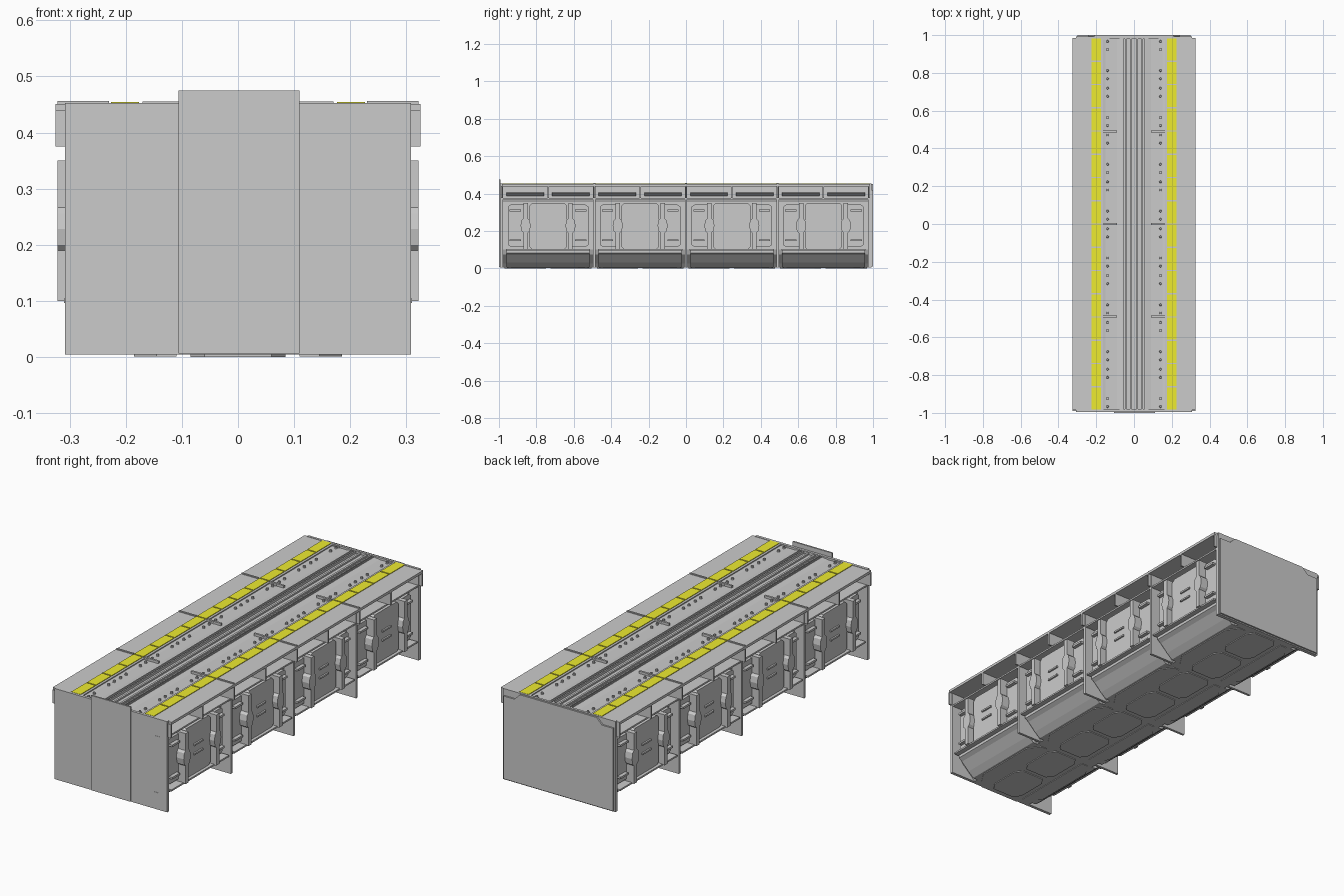
import bpy, bmesh, math
from mathutils import Matrix, Vector

if "Cube" in bpy.data.objects:
    bpy.data.objects.remove(bpy.data.objects["Cube"])


def finish(name, bm, mat=None, smooth=False):
    bmesh.ops.recalc_face_normals(bm, faces=bm.faces)
    me = bpy.data.meshes.new(name)
    bm.to_mesh(me)
    bm.free()
    ob = bpy.data.objects.new(name, me)
    bpy.context.collection.objects.link(ob)
    if mat:
        me.materials.append(mat)
    if smooth:
        bpy.ops.object.select_all(action='DESELECT')
        ob.select_set(True)
        bpy.context.view_layer.objects.active = ob
        bpy.ops.object.shade_smooth_by_angle(angle=math.radians(35))
    return ob


def box(bm, x0, x1, y0, y1, z0, z1):
    m = Matrix.Translation(((x0 + x1) / 2, (y0 + y1) / 2, (z0 + z1) / 2)) @ \
        Matrix.Diagonal((abs(x1 - x0), abs(y1 - y0), abs(z1 - z0), 1))
    bmesh.ops.create_cube(bm, size=1, matrix=m)


def prism(bm, pts, to3d, direction):
    """Extrude a flat outline; to3d places each 2D point in space."""
    f = bm.faces.new([bm.verts.new(to3d(*p)) for p in pts])
    ext = bmesh.ops.extrude_face_region(bm, geom=[f])
    bmesh.ops.translate(bm, vec=Vector(direction),
                        verts=[v for v in ext['geom'] if isinstance(v, bmesh.types.BMVert)])


def mirrored(half):
    return half + [(-x, z) for x, z in reversed(half) if x != 0]


RIBS = [-0.985, -0.49, 0.0, 0.49, 0.98]
BAYS = [(a + b) / 2 for a, b in zip(RIBS, RIBS[1:])]
yellow = bpy.data.materials.new("yellow_paint")
yellow.diffuse_color = (0.85, 0.83, 0.03, 1)
yellow.use_nodes = True
yellow.node_tree.nodes["Principled BSDF"].inputs["Base Color"].default_value = yellow.diffuse_color

# main body: side walls, sloped lower curbs and shallow top tray
half = [(0, 0.004), (0.17, 0.004), (0.19, 0.025), (0.245, 0.075), (0.255, 0.1),
        (0.255, 0.36), (0.235, 0.375), (0.235, 0.44), (0.17, 0.447), (0.15, 0.443),
        (0.09, 0.443), (0.06, 0.448), (0.056, 0.44), (0, 0.44)]
bm = bmesh.new()
prism(bm, mirrored(half), lambda x, z: (x, -0.985, z), (0, 1.97, 0))
finish("trench_body", bm)

# outer deck plates overhanging the sides
bm = bmesh.new()
for s in (-1, 1):
    box(bm, s * 0.165, s * 0.325, -0.985, 0.985, 0.438, 0.451)
finish("deck_plates", bm)

# central rails running the full length
bm = bmesh.new()
for s in (-1, 1):
    box(bm, s * 0.040, s * 0.047, -0.985, 0.985, 0.435, 0.452)
    box(bm, s * 0.012, s * 0.022, -0.985, 0.985, 0.435, 0.448)
    box(bm, s * 0.055, s * 0.060, -0.985, 0.985, 0.435, 0.454)
finish("centre_rails", bm)

# yellow warning tiles
bm = bmesh.new()
n, length = 16, 1.97 / 16
for s in (-1, 1):
    for i in range(n):
        y = -0.985 + i * length
        box(bm, s * 0.176, s * 0.226, y + 0.003, y + length - 0.003, 0.445, 0.454)
finish("warning_tiles", bm, yellow)

# bolts in groups of four beside the rails
bm = bmesh.new()
for s in (-1, 1):
    for g in range(-4, 5):
        for d in (-0.068, -0.025, 0.025, 0.068):
            y = g * 0.248 + d
            if abs(y) < 0.98:
                bmesh.ops.create_cone(bm, cap_ends=True, segments=8, radius1=0.007, radius2=0.005,
                                      depth=0.012, matrix=Matrix.Translation((s * 0.14, y, 0.447)))
finish("deck_bolts", bm, smooth=True)

# full-height transverse ribs and their raised deck seams
bm = bmesh.new()
for s in (-1, 1):
    for y in RIBS:
        box(bm, s * 0.13, s * 0.308, y - 0.006, y + 0.006, 0.004, 0.45)
    for y in RIBS[1:-1]:
        box(bm, s * 0.09, s * 0.17, y - 0.005, y + 0.005, 0.435, 0.455)
        box(bm, s * 0.23, s * 0.322, y - 0.004, y + 0.004, 0.435, 0.456)
finish("cross_ribs", bm)

# brackets under the deck overhang, two per bay, plus inset boxes between
bm = bmesh.new()
bracket = [(0.23, 0.375), (0.325, 0.375), (0.325, 0.44), (0.23, 0.44)]
for s in (-1, 1):
    for y in sorted(RIBS + BAYS):
        prism(bm, bracket, lambda x, z: (s * x, y - 0.004, z), (0, 0.008, 0))
    for c in BAYS:
        for d in (-0.122, 0.122):
            prism(bm, [(0.23, 0.385), (0.25, 0.39), (0.262, 0.40), (0.23, 0.408)],
                  lambda x, z: (s * x, c + d - 0.1, z), (0, 0.2, 0))
    box(bm, s * 0.23, s * 0.305, -0.985, 0.985, 0.368, 0.376)
finish("overhang_brackets", bm)

# side wall panels: frames, raised centre plate, slots
bm = bmesh.new()
wing = [(-0.215, 0.125), (-0.20, 0.115), (-0.13, 0.115), (-0.115, 0.10), (-0.115, 0.35),
        (-0.13, 0.34), (-0.20, 0.34), (-0.215, 0.33)]
plate = [(-0.10, 0.115), (-0.085, 0.10), (0.085, 0.10), (0.10, 0.115),
         (0.10, 0.335), (0.085, 0.35), (-0.085, 0.35), (-0.10, 0.335)]
for s in (-1, 1):
    for c in BAYS:
        for k in (-1, 1):
            prism(bm, [(k * y, z) for y, z in wing],
                  lambda y, z: (s * 0.25, c + y, z), (s * 0.032, 0, 0))
            box(bm, s * 0.25, s * 0.30, c + k * 0.145, c + k * 0.205, 0.145, 0.155)
            box(bm, s * 0.25, s * 0.30, c + k * 0.145, c + k * 0.205, 0.305, 0.315)
        prism(bm, plate, lambda y, z: (s * 0.25, c + y, z), (s * 0.045, 0, 0))
        for z in (0.205, 0.25):
            box(bm, s * 0.29, s * 0.303, c - 0.033, c + 0.033, z - 0.004, z + 0.004)
        box(bm, s * 0.25, s * 0.31, c - 0.225, c + 0.225, 0.096, 0.104)
finish("side_panels", bm)

# vertical pillars with a round swelling at mid height
bm = bmesh.new()
for s in (-1, 1):
    for c in BAYS:
        for k in (-1, 1):
            y = c + k * 0.12
            prof = [(0.012, 0.10), (0.012, 0.19), (0.022, 0.20), (0.027, 0.228),
                    (0.022, 0.256), (0.012, 0.266), (0.012, 0.35)]
            outline = prof + [(-a, z) for a, z in reversed(prof)]
            prism(bm, outline, lambda a, z: (s * 0.255, y + a, z), (s * 0.067, 0, 0))
finish("side_pillars", bm)

# lower curb covers with end caps in each bay
bm = bmesh.new()
curb = [(0.17, 0.004), (0.195, 0.006), (0.225, 0.03), (0.265, 0.07), (0.285, 0.082), (0.285, 0.098), (0.24, 0.098)]
for s in (-1, 1):
    for c in BAYS:
        prism(bm, curb, lambda x, z: (s * x, c - 0.222, z), (0, 0.444, 0))
finish("lower_curbs", bm)

# underside floor plates
bm = bmesh.new()
for c in BAYS:
    for d in (-0.122, 0.122):
        y = c + d
        hexa = [(-0.085, -0.075), (-0.06, -0.11), (0.06, -0.11), (0.085, -0.075),
                (0.085, 0.075), (0.06, 0.11), (-0.06, 0.11), (-0.085, 0.075)]
        prism(bm, hexa, lambda x, v: (x, y + v, 0.0), (0, 0, 0.006))
    for s in (-1, 1):
        side = [(0.11, -0.22), (0.145, -0.22), (0.185, -0.16), (0.185, 0.16), (0.145, 0.22), (0.11, 0.22)]
        prism(bm, side, lambda x, v: (s * x, c + v, 0.001), (0, 0, 0.006))
finish("underside_plates", bm)

# end plates: front with a taller centre tab, back with a stepped cover
bm = bmesh.new()
box(bm, -0.308, 0.308, -0.994, -0.98, 0.004, 0.453)
box(bm, -0.106, 0.11, -1.0, -0.992, 0.006, 0.475)
finish("front_end_plate", bm)
bm = bmesh.new()
box(bm, -0.308, 0.308, 0.98, 0.992, 0.004, 0.453)
cover = [(-0.30, 0.01), (0.30, 0.01), (0.30, 0.42), (0.24, 0.42), (0.21, 0.45),
         (-0.21, 0.45), (-0.24, 0.42), (-0.30, 0.42)]
prism(bm, cover, lambda x, z: (x, 0.99, z), (0, 0.01, 0))
finish("back_end_plate", bm)

# thin bracket-shaped seams on both end plates
bm = bmesh.new()
for y0, y1, s in ((-0.9955, -0.993, 1), (0.998, 1.0, -1)):
    box(bm, s * 0.264, s * 0.267, y0, y1, 0.085, 0.366)
    for z in (0.085, 0.364):
        box(bm, s * 0.24, s * 0.267, y0, y1, z, z + 0.003)
finish("end_plate_seams", bm)
